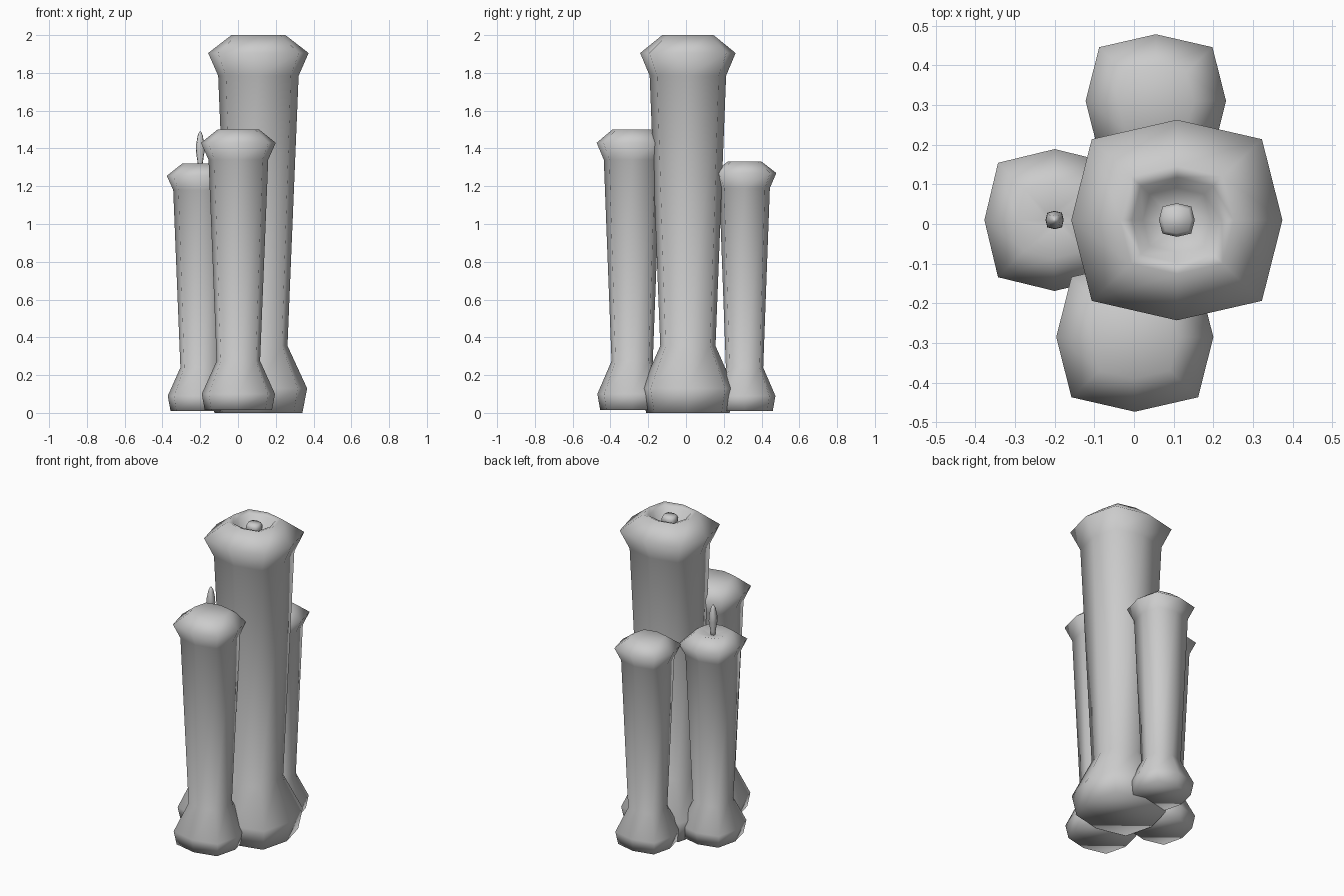
import bpy, bmesh, math

DIAG = 0.806  # corner position relative to half width: a bulged square octagon


def lathe(name, cx, cy, profile, ky=1.0):
    """Stack squarish octagonal rings; profile = (half width, z), bottom to top."""
    bm = bmesh.new()
    rings = []
    for r, z in profile:
        ring = []
        for i in range(8):
            a = i * math.pi / 4
            k = 1 if i % 2 == 0 else DIAG * math.sqrt(2)
            ring.append(bm.verts.new((cx + r * k * math.cos(a),
                                      cy + r * k * ky * math.sin(a), z)))
        rings.append(ring)
    for lo, hi in zip(rings, rings[1:]):
        for i in range(8):
            j = (i + 1) % 8
            bm.faces.new((lo[i], lo[j], hi[j], hi[i]))
    bm.faces.new(rings[0][::-1])
    bm.faces.new(rings[-1])
    for f in bm.faces:
        f.smooth = True
    me = bpy.data.meshes.new(name)
    bm.to_mesh(me)
    bm.free()
    ob = bpy.data.objects.new(name, me)
    bpy.context.collection.objects.link(ob)
    return ob


# Tall candle with a hollow around its wick stub
lathe("tall_candle", 0.108, 0.01, [
    (0.233, 0.0), (0.258, 0.13), (0.154, 0.355), (0.213, 1.785),
    (0.266, 1.905), (0.143, 2.0), (0.113, 1.99), (0.085, 1.93), (0.03, 1.92)], 0.95)
lathe("tall_wick", 0.108, 0.01, [
    (0.04, 1.91), (0.045, 1.965), (0.036, 1.985)], 0.94)

# Front candle
lathe("front_candle", 0.002, -0.285, [
    (0.178, 0.015), (0.194, 0.1), (0.115, 0.275), (0.158, 1.34),
    (0.198, 1.43), (0.11, 1.5)], 0.95)

# Left candle with a dimple and a flame
lathe("left_candle", -0.2, 0.01, [
    (0.157, 0.01), (0.172, 0.09), (0.105, 0.24), (0.143, 1.18),
    (0.177, 1.255), (0.095, 1.32), (0.02, 1.30)], 1.01)
lathe("left_flame", -0.2, 0.01, [
    (0.013, 1.28), (0.013, 1.32), (0.023, 1.385), (0.022, 1.42),
    (0.013, 1.47), (0.004, 1.49)])

# Back candle
lathe("back_candle", 0.055, 0.31, [
    (0.157, 0.01), (0.172, 0.09), (0.104, 0.24), (0.141, 1.19),
    (0.177, 1.27), (0.095, 1.33)], 0.95)
